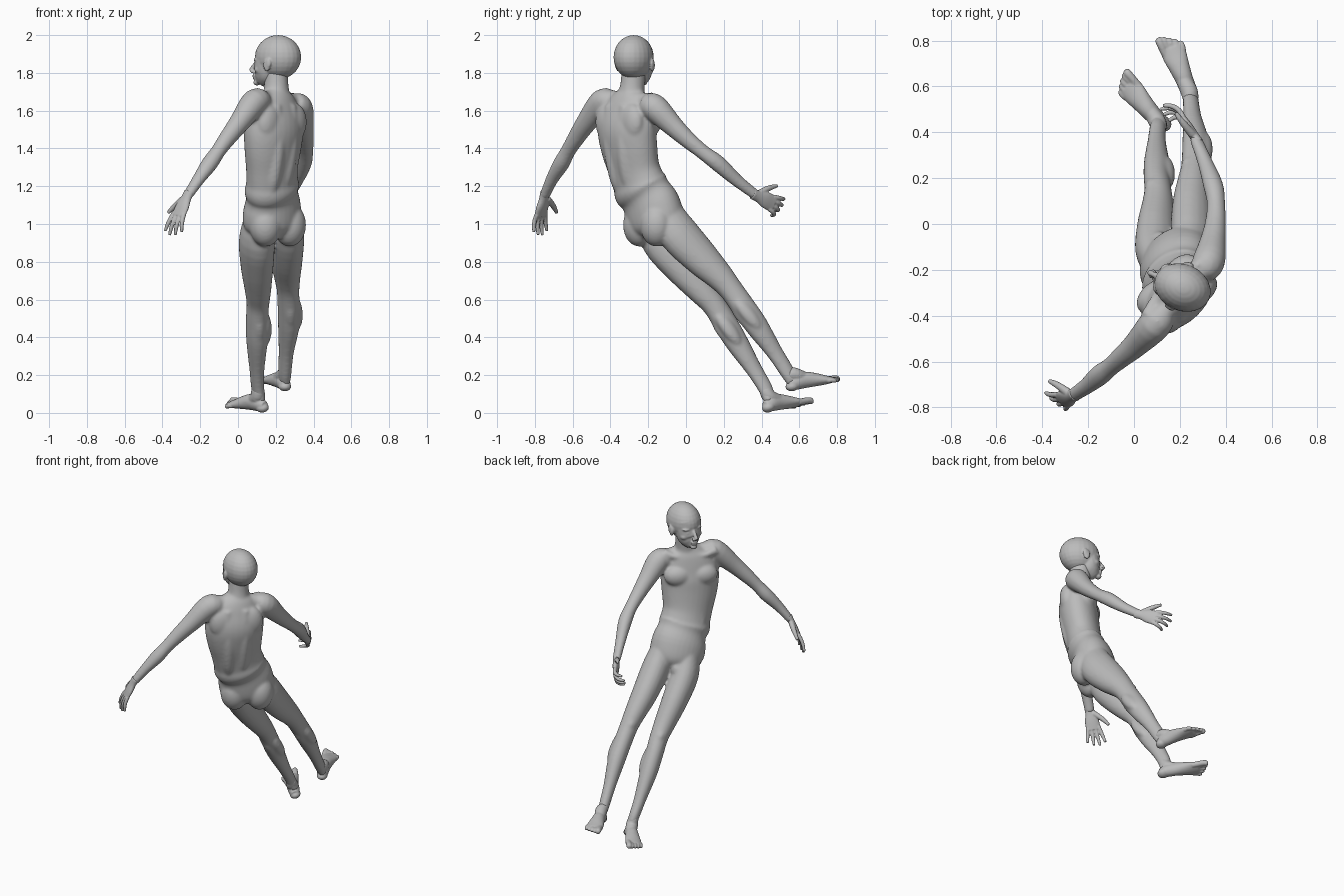
import bpy, bmesh, math
from mathutils import Vector as V, Matrix

if "Cube" in bpy.data.objects:
    bpy.data.objects.remove(bpy.data.objects["Cube"], do_unlink=True)

skin = bpy.data.materials.new("plain grey skin")
skin.use_nodes = True
GREY = (0.5, 0.5, 0.5, 1)
skin.diffuse_color = GREY
skin.node_tree.nodes["Principled BSDF"].inputs["Base Color"].default_value = GREY


def spline(keys, t):
    """Catmull-Rom value on a list of vectors."""
    i = min(int(t), len(keys) - 2)
    t -= i
    b, c = keys[i], keys[i + 1]
    a = keys[i - 1] if i else b * 2 - c
    d = keys[i + 2] if i + 2 < len(keys) else c * 2 - b
    return (b * 2 + (c - a) * t + (a * 2 - b * 5 + c * 4 - d) * t**2
            + (b * 3 - a - c * 3 + d) * t**3) / 2


def loft(bm, path, radii, front, steps=4, sides=20):
    """Closed tube; radii are (side, front) half sizes at each path point."""
    path = [V(p) for p in path]
    radii = [V(r) if isinstance(r, tuple) else V((r, r)) for r in radii]
    rings, count = [], (len(path) - 1) * steps
    for k in range(count + 1):
        t = k / steps
        p, r = spline(path, t), spline(radii, t)
        low, high = max(t - 0.1, 0), min(t + 0.1, len(path) - 1)
        axis = (spline(path, high) - spline(path, low)).normalized()
        side = V(front).cross(axis).normalized()
        ahead = axis.cross(side)
        rings.append([bm.verts.new(p + side * r.x * math.cos(a) + ahead * r.y * math.sin(a))
                      for a in (math.tau * j / sides for j in range(sides))])
    for low, high in zip(rings, rings[1:]):
        for j in range(sides):
            n = (j + 1) % sides
            bm.faces.new((low[j], low[n], high[n], high[j]))
    bm.faces.new(rings[0][::-1])
    bm.faces.new(rings[-1])


class Frame:
    """Local axes: side (the figure's right), front and up."""
    def __init__(self, origin, front, up=(0, 0, 1)):
        self.o = V(origin)
        self.f = V(front).normalized()
        self.s = self.f.cross(V(up)).normalized()
        self.u = self.s.cross(self.f)

    def at(self, s, f, u):
        return self.o + self.s * s + self.f * f + self.u * u

    def ball(self, bm, place, size):
        rot = Matrix((self.s, self.f, self.u)).transposed().to_4x4()
        m = Matrix.Translation(self.at(*place)) @ rot @ Matrix.Diagonal((*size, 1))
        bmesh.ops.create_uvsphere(bm, u_segments=24, v_segments=14, radius=1, matrix=m)


def finish(name, bm, voxel, smooth):
    """Fuse the overlapping volumes into one soft skin."""
    bmesh.ops.recalc_face_normals(bm, faces=bm.faces)
    mesh = bpy.data.meshes.new(name)
    bm.to_mesh(mesh)
    bm.free()
    ob = bpy.data.objects.new(name, mesh)
    bpy.context.collection.objects.link(ob)
    mesh.materials.append(skin)
    mesh.shade_smooth()
    fuse = ob.modifiers.new("fuse", 'REMESH')
    fuse.mode, fuse.voxel_size, fuse.use_smooth_shade = 'VOXEL', voxel, True
    soft = ob.modifiers.new("soften", 'SMOOTH')
    soft.factor, soft.iterations = 0.5, smooth


# torso and neck
body = bmesh.new()
CHEST = (-0.69, 0.72, 0)
loft(body,
     [(.18, -.14, .94), (.18, -.155, 1), (.18, -.18, 1.09), (.18, -.215, 1.155), (.18, -.238, 1.19),
      (.18, -.25, 1.22), (.18, -.275, 1.29), (.185, -.3, 1.4), (.19, -.312, 1.5), (.195, -.305, 1.59),
      (.2, -.295, 1.66), (.2, -.29, 1.7)],
     [(.11, .09), (.168, .13), (.172, .13), (.157, .118), (.166, .127), (.158, .117), (.157, .113),
      (.175, .12), (.184, .123), (.172, .105), (.125, .085), (.08, .065)], CHEST, sides=32)
loft(body, [(.205, -.3, 1.62), (.203, -.285, 1.72), (.2, -.275, 1.82)],
     [(.09, .08), (.066, .066), (.062, .068)], CHEST)

# muscle groups on the trunk
trunk = Frame((.187, -.305, 1.5), CHEST)
hips = Frame((.18, -.16, 1), (-.58, .81, 0))
for m in (-1, 1):
    trunk.ball(body, (.08 * m, .06, .03), (.09, .06, .07))
    trunk.ball(body, (.09 * m, -.065, .04), (.08, .05, .1))
    loft(body, [trunk.at(.04 * m, .085, -.06), trunk.at(.042 * m, .092, -.17),
                trunk.at(.045 * m, .11, -.28)], [(.04, .03)] * 3, CHEST)
    loft(body, [trunk.at(.055 * m, -.075, .13), trunk.at(.05 * m, -.08, 0), trunk.at(.046 * m, -.073, -.12),
                trunk.at(.042 * m, -.046, -.25), trunk.at(.036 * m, -.02, -.33)],
         [.03, .042, .044, .04, .03], CHEST)
    hips.ball(body, (.078 * m, -.052, -.005), (.088, .085, .115))
    loft(body, [trunk.at(.02 * m, .055, .16), trunk.at(.09 * m, .05, .155), trunk.at(.16 * m, .02, .17)],
         [.02, .018, .03], (0, 0, 1))
hips.ball(body, (0, .1, -.045), (.042, .05, .055))

# arms, from inside the shoulder to the wrist
ARM = [.06, .072, .056, .046, (.039, .041), (.042, .046), (.032, .036), (.024, .031)]
left_arm = [(.13, -.39, 1.635), (.09, -.44, 1.645), (.01, -.525, 1.54), (-.055, -.582, 1.455),
            (-.105, -.625, 1.385), (-.15, -.66, 1.32), (-.21, -.71, 1.235), (-.27, -.75, 1.145)]
right_arm = [(.29, -.21, 1.63), (.325, -.165, 1.615), (.345, -.07, 1.52), (.355, .005, 1.45),
             (.358, .09, 1.38), (.345, .17, 1.32), (.31, .27, 1.23), (.268, .375, 1.15)]
for arm in (left_arm, right_arm):
    loft(body, arm, ARM, CHEST)
    loft(body, [(.2, -.295, 1.72), (V(arm[0]) + V((.2, -.295, 1.69))) / 2, V(arm[1]) + V((0, 0, .02))],
         [.04, .045, .05], (0, 0, 1))

# legs, from the hip to the ankle
LEG = [(.07, .09), (.088, .112), (.081, .1), (.067, .078), (.058, .066), (.056, .066),
       (.054, .064), (.038, .046), (.033, .041), (.026, .032)]
left_leg = [(.115, -.19, 1.05), (.1, -.13, .91), (.1, -.02, .77), (.105, .08, .65), (.105, .145, .575),
            (.1, .2, .49), (.1, .265, .38), (.1, .36, .23), (.105, .42, .13), (.12, .445, .06)]
right_leg = [(.25, -.1, 1.06), (.255, -.04, .95), (.255, .08, .82), (.26, .18, .72), (.265, .24, .65),
             (.268, .305, .56), (.268, .375, .46), (.255, .47, .32), (.248, .54, .21), (.25, .565, .16)]
for leg in (left_leg, right_leg):
    loft(body, leg, LEG, (-.5, .8, .3))
    axis = (V(leg[2]) - V(leg[6])).normalized()
    ahead = V((-.5, .8, 0))
    knee = Frame(leg[4], ahead - axis * ahead.dot(axis), axis)
    knee.ball(body, (0, .036, .01), (.034, .036, .045))
    for m in (-1, 1):
        knee.ball(body, (.022 * m, -.032, -.15), (.034, .042, .11))
finish("body", body, .008, 12)

# head with face, nose, lips, eyes and ears
head = bmesh.new()
skull = Frame((.212, -.277, 1.883), (-.91, .41, 0))
skull.ball(head, (0, 0, 0), (.102, .127, .117))
loft(head, [skull.at(0, .04, .02), skull.at(0, .054, -.035), skull.at(0, .066, -.085),
            skull.at(0, .086, -.115), skull.at(0, .105, -.136)],
     [(.088, .082), (.084, .073), (.075, .07), (.056, .052), (.028, .03)], skull.f)
loft(head, [skull.at(0, .112, -.015), skull.at(0, .138, -.045), skull.at(0, .16, -.073)],
     [.011, .012, .012], skull.f)
skull.ball(head, (0, .132, -.097), (.026, .014, .008))
skull.ball(head, (0, .131, -.11), (.022, .014, .008))
skull.ball(head, (0, .122, -.134), (.022, .02, .016))
for m in (-1, 1):
    skull.ball(head, (.036 * m, .1, -.013), (.032, .023, .011))
    skull.ball(head, (.034 * m, .104, -.036), (.017, .018, .011))
    skull.ball(head, (.045 * m, .088, -.066), (.03, .026, .022))
    skull.ball(head, (.012 * m, .144, -.076), (.009, .012, .008))
    skull.ball(head, (.1 * m, .02, -.042), (.011, .02, .034))
    skull.ball(head, (.106 * m, .01, -.032), (.007, .016, .026))
finish("head", head, .005, 5)


def hand(name, wrist, along, thumb, curl, m):
    """Palm, four fingers curling toward the palm, and a thumb."""
    bm = bmesh.new()
    d = V(along).normalized()
    t = (V(thumb) - d * d.dot(V(thumb))).normalized()
    n = d.cross(t) * m
    at = lambda a, b, c: V(wrist) + d * a + t * b + n * c
    loft(bm, [at(-.03, 0, 0), at(.01, 0, 0), at(.06, 0, 0), at(.115, -.002, 0)],
         [(.03, .023), (.031, .021), (.044, .02), (.045, .014)], n)
    for k, size in enumerate((.1, .114, .106, .084)):
        b, bend = .034 - .023 * k, curl * (1 + .15 * k)
        fan, pts, angle = b * .25, [at(.1, b, 0)], 0
        for part in (.35, .37, .38):
            step = size * part
            pts.append(pts[-1] + d * step * math.cos(angle) + t * fan * .8 + n * step * math.sin(angle))
            angle += bend
        loft(bm, pts, [.0125, .012, .011, .008], n, sides=12)
    loft(bm, [at(.015, .02, .005), at(.05, .056, .014), at(.08, .08, .02), at(.108, .098, .024)],
         [.019, .016, .013, .009], n, sides=12)
    finish(name, bm, .004, 3)


hand("left_hand", left_arm[-1], (-.42, -.17, -.9), (-.75, .6, 0), .15, 1)
hand("right_hand", right_arm[-1], (-.48, .75, -.36), (-.2, .5, .85), .5, -1)


def foot(name, ankle, heel, tip, up, m):
    """Heel, instep and ball lofted to a row of toes; m points to the big toe."""
    bm = bmesh.new()
    fr = Frame(heel, V(tip) - V(heel), up)
    loft(bm, [fr.at(0, -.008, .035), fr.at(0, .03, .04), fr.at(0, .09, .045), fr.at(0, .15, .036),
              fr.at(0, .2, .026), fr.at(0, .24, .02)],
         [(.024, .024), (.036, .038), (.039, .043), (.046, .035), (.053, .025), (.048, .016)], fr.u)
    loft(bm, [ankle, fr.at(0, .04, .08), fr.at(.005 * m, .1, .05)], [(.031, .038), .038, .032], fr.f)
    fr.ball(bm, (0, .012, .024), (.034, .036, .026))
    for k, reach in enumerate((.3, .294, .282, .268, .25)):
        s, r = (.038 - .021 * k) * m, .018 if k == 0 else .0125
        loft(bm, [fr.at(s * .9, .2, .021), fr.at(s, reach - .03, .021), fr.at(s, reach - .01, .015),
                  fr.at(s, reach, .013)], [r, r, r * .95, r * .5], fr.u, sides=12)
    finish(name, bm, .005, 3)


foot("left_foot", left_leg[-2], (.14, .435, .004), (-.055, .64, .037), (-.2, -.2, 1), 1)
foot("right_foot", right_leg[-2], (.25, .555, .115), (.145, .815, .163), (0, 0, 1), -1)
